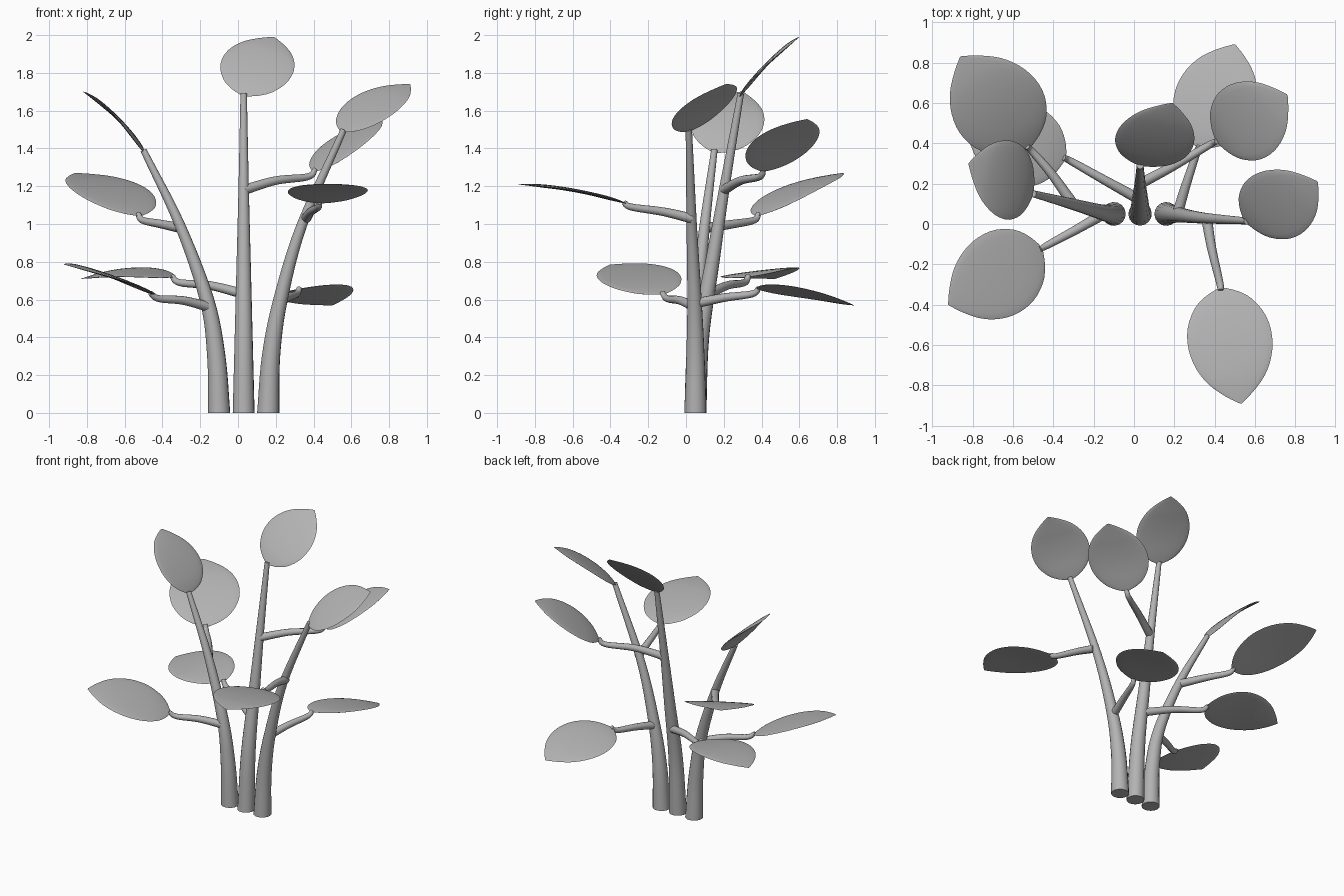
import bpy, bmesh, math
from mathutils import Vector

if "Cube" in bpy.data.objects:
    bpy.data.objects.remove(bpy.data.objects["Cube"])

grey = bpy.data.materials.new("plant_grey")
grey.diffuse_color = (0.45, 0.45, 0.45, 1)
grey.use_nodes = True
grey.node_tree.nodes["Principled BSDF"].inputs["Base Color"].default_value = grey.diffuse_color


def spline(pts, steps):
    """Catmull-Rom through the points."""
    p = [Vector(q) for q in pts]
    p = [p[0] * 2 - p[1]] + p + [p[-1] * 2 - p[-2]]
    out = []
    for i in range(1, len(p) - 2):
        a, b, c, d = p[i - 1:i + 3]
        for k in range(steps):
            t = k / steps
            out.append(0.5 * (2 * b + (c - a) * t + (2 * a - 5 * b + 4 * c - d) * t * t
                              + (3 * b - a - 3 * c + d) * t ** 3))
    return out + [p[-2]]


def loft(name, rings):
    """Skin a list of equal rings and cap both ends."""
    bm = bmesh.new()
    rows = [[bm.verts.new(v) for v in r] for r in rings]
    n = len(rows[0])
    for a, b in zip(rows, rows[1:]):
        for i in range(n):
            j = (i + 1) % n
            bm.faces.new((a[i], a[j], b[j], b[i]))
    bm.faces.new(rows[0][::-1])
    bm.faces.new(rows[-1])
    bmesh.ops.recalc_face_normals(bm, faces=bm.faces)
    me = bpy.data.meshes.new(name)
    bm.to_mesh(me)
    bm.free()
    me.materials.append(grey)
    ob = bpy.data.objects.new(name, me)
    bpy.context.collection.objects.link(ob)
    bpy.context.view_layer.objects.active = ob
    ob.select_set(True)
    bpy.ops.object.shade_smooth_by_angle(angle=math.radians(50))
    ob.select_set(False)


def tube(name, pts, r0, r1, flat_base=False, sides=16):
    path = spline(pts, 6)
    rings = []
    for i, c in enumerate(path):
        t = (path[min(i + 1, len(path) - 1)] - path[max(i - 1, 0)]).normalized()
        if flat_base and i == 0:
            t = Vector((0, 0, 1))
        u = t.cross(Vector((0.31, 0.95, 0.05)) if flat_base else Vector((0, 0, 1))).normalized()
        v = t.cross(u)
        r = r0 + (r1 - r0) * i / (len(path) - 1)
        rings.append([c + r * (math.cos(a) * u + math.sin(a) * v)
                      for a in (2 * math.pi * k / sides for k in range(sides))])
    loft(name, rings)


# Leaf outline: position along the leaf, half width
OUTLINE = [(0, .1, 0), (.05, .4, 0), (.14, .7, 0), (.3, .94, 0), (.48, 1, 0),
           (.65, .9, 0), (.8, .67, 0), (.92, .33, 0), (1, .02, 0)]


def leaf(name, base, tip, normal, width, arch, sides=20):
    base, tip = Vector(base), Vector(tip)
    d = tip - base
    side = d.cross(Vector(normal)).normalized()
    up = side.cross(d).normalized()
    rings = []
    for q in spline(OUTLINE, 3):
        c = base + d * q.x + up * arch * 4 * q.x * (1 - q.x)
        w, h = q.y * width / 2, 0.009 * min(1, q.y * 1.3)
        rings.append([c + side * w * math.cos(a) + up * h * math.sin(a)
                      for a in (2 * math.pi * k / sides for k in range(sides))])
    loft(name, rings)


# Three main stems
tube("left_stem", [(-.10, .05, 0), (-.115, .05, .3), (-.165, .06, .6), (-.31, .1, 1.0),
                   (-.5, .15, 1.39)], .059, .017, True)
tube("middle_stem", [(.03, .05, 0), (.03, .075, .4), (.03, .14, .8), (.03, .205, 1.2),
                     (.03, .29, 1.69)], .058, .017, True)
tube("right_stem", [(.16, .05, 0), (.175, .05, .3), (.225, .045, .6), (.34, .03, 1.0),
                    (.56, .015, 1.5)], .059, .017, True)

# Side branches, each hooking up into its leaf
branches = {
    "left_low": [(-.15, .05, .56), (-.29, -.03, .595), (-.42, -.1, .605), (-.465, -.125, .635)],
    "left_high": [(-.31, .11, .98), (-.41, .25, 1.0), (-.505, .36, 1.02), (-.53, .385, 1.055)],
    "middle_low": [(.03, .12, .63), (-.15, .22, .675), (-.31, .31, .69), (-.35, .33, .725)],
    "middle_high": [(.03, .2, 1.18), (.2, .29, 1.23), (.37, .39, 1.25), (.41, .41, 1.29)],
    "right_low": [(.215, .05, .58), (.26, .2, .61), (.31, .35, .63), (.325, .385, .66)],
    "right_high": [(.36, .03, 1.03), (.385, -.12, 1.065), (.425, -.29, 1.09), (.43, -.33, 1.115)],
}
for name, pts in branches.items():
    tube(name + "_branch", pts, .027, .014, sides=12)

# Leaves: base, tip, facing, width, arch
leaves = {
    "left_low": ((-.46, -.12, .63), (-.92, -.40, .785), (.33, 0, .94), .43, .02),
    "left_high": ((-.52, .38, 1.045), (-.86, .83, 1.27), (.18, -.33, .93), .46, .03),
    "left_top": ((-.5, .15, 1.38), (-.82, .30, 1.7), (.7, 0, .7), .39, .03),
    "middle_low": ((-.34, .33, .72), (-.83, .47, .71), (0, -.12, 1), .42, .03),
    "middle_high": ((.41, .41, 1.28), (.76, .64, 1.555), (-.096, -.061, .161), .40, .02),
    "middle_top": ((.03, .29, 1.68), (.19, .6, 1.99), (0, -.7, .7), .39, .02),
    "right_low": ((.325, .38, .655), (.5, .89, .57), (-.12, .17, .97), .41, .02),
    "right_high": ((.43, -.32, 1.11), (.53, -.89, 1.21), (0, .17, 1), .42, .02),
    "right_top": ((.55, .015, 1.49), (.91, .21, 1.74), (-.32, -.46, .83), .38, .02),
}
for name, args in leaves.items():
    leaf(name + "_leaf", *args)
